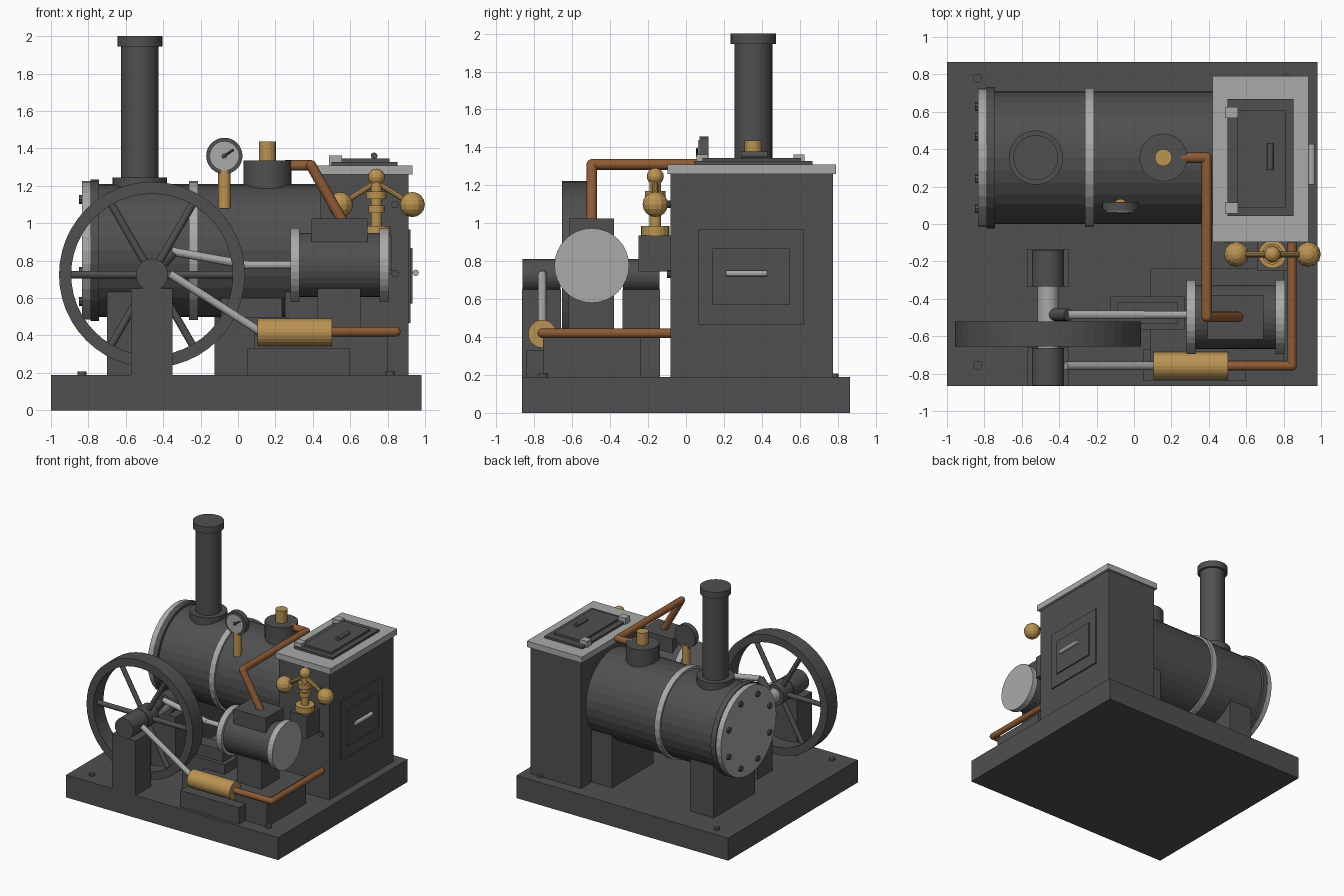
import bpy, bmesh, math
from mathutils import Vector

if "Cube" in bpy.data.objects:
    bpy.data.objects.remove(bpy.data.objects["Cube"])


def material(name, rgb):
    m = bpy.data.materials.new(name)
    m.diffuse_color = (*rgb, 1)
    m.use_nodes = True
    m.node_tree.nodes["Principled BSDF"].inputs["Base Color"].default_value = m.diffuse_color
    return m


IRON = material("dark_iron", (0.08, 0.08, 0.08))
STEEL = material("light_steel", (0.40, 0.40, 0.39))
BRASS = material("brass", (0.49, 0.29, 0.085))
COPPER = material("copper", (0.27, 0.105, 0.035))


def finish(name, bm, mat):
    me = bpy.data.meshes.new(name)
    bm.to_mesh(me)
    bm.free()
    me.materials.append(mat)
    ob = bpy.data.objects.new(name, me)
    bpy.context.collection.objects.link(ob)
    return ob


def box(name, x, y, z, mat=IRON):
    """Box from (min, max) pairs."""
    bm = bmesh.new()
    bmesh.ops.create_cube(bm, size=1)
    for v in bm.verts:
        v.co = [(r[0] + r[1]) / 2 + c * (r[1] - r[0]) for r, c in zip((x, y, z), v.co)]
    return finish(name, bm, mat)


def rod(name, a, b, r, mat=IRON, n=32):
    """Cylinder between two points."""
    a, b = Vector(a), Vector(b)
    d = b - a
    bm = bmesh.new()
    bmesh.ops.create_cone(bm, cap_ends=True, segments=n, radius1=r, radius2=r, depth=d.length)
    q = Vector((0, 0, 1)).rotation_difference(d.normalized())
    for v in bm.verts:
        v.co = q @ v.co + (a + b) / 2
    return finish(name, bm, mat)


def ball(name, p, r, mat, u=12, v=8):
    bm = bmesh.new()
    bmesh.ops.create_uvsphere(bm, u_segments=u, v_segments=v, radius=r)
    bmesh.ops.translate(bm, verts=bm.verts, vec=p)
    return finish(name, bm, mat)


def pipe(name, pts, r, mat):
    """Straight runs with ball elbows."""
    for i in range(len(pts) - 1):
        rod(f"{name}_run_{i}", pts[i], pts[i + 1], r, mat, 16)
    for p in pts[1:-1]:
        ball(f"{name}_elbow", p, r, mat, 16, 8)


# Base plate and corner bolts
box("base_plate", (-1, 0.98), (-0.865, 0.865), (0, 0.19))
for x in (-0.835, 0.815):
    for y in (-0.755, 0.78):
        rod("base_bolt", (x, y, 0.18), (x, y, 0.207), 0.024, n=12)

# Boiler on two saddles
BY, BZ = 0.355, 0.855
rod("boiler", (-0.76, BY, BZ), (0.46, BY, BZ), 0.355)
rod("boiler_flange", (-0.788, BY, BZ), (-0.743, BY, BZ), 0.378)
rod("boiler_end_plate", (-0.834, BY, BZ), (-0.787, BY, BZ), 0.37, STEEL)
rod("boiler_band", (-0.263, BY, BZ), (-0.213, BY, BZ), 0.372, STEEL)
for i in range(8):
    t = math.pi * (i + 0.5) / 4
    y, z = BY + 0.295 * math.cos(t), BZ + 0.295 * math.sin(t)
    rod("end_bolt", (-0.85, y, z), (-0.82, y, z), 0.024, n=8)
for x in ((-0.70, -0.48), (0.25, 0.45)):
    box("boiler_saddle", x, (0.08, 0.63), (0.19, 0.67))

# Chimney
CX = -0.525
rod("chimney_foot", (CX, BY, 1.12), (CX, BY, 1.245), 0.145)
rod("chimney", (CX, BY, 1.2), (CX, BY, 1.96), 0.1)
rod("chimney_cap", (CX, BY, 1.945), (CX, BY, 2.0), 0.12)

# Steam dome with brass valve
rod("steam_dome", (0.157, BY, 1.12), (0.157, BY, 1.335), 0.128)
rod("safety_valve", (0.157, BY, 1.33), (0.157, BY, 1.437), 0.046, BRASS, 16)

# Pressure gauge
GX, GZ = -0.073, 1.36
rod("gauge_stem", (GX, 0.1, 1.08), (GX, 0.1, 1.29), 0.034, BRASS, 16)
rod("gauge_case", (GX, 0.072, GZ), (GX, 0.118, GZ), 0.097)
rod("gauge_dial", (GX, 0.064, GZ), (GX, 0.073, GZ), 0.076, STEEL)
rod("gauge_hub", (GX, 0.056, GZ), (GX, 0.065, GZ), 0.015, n=12)
rod("gauge_needle", (GX - 0.012, 0.06, GZ - 0.008), (GX + 0.05, 0.06, GZ + 0.034), 0.006, n=8)

# Firebox with cap
box("firebox", (0.44, 0.912), (-0.083, 0.775), (0.19, 1.27))
box("firebox_cap", (0.42, 0.934), (-0.097, 0.79), (1.26, 1.31), STEEL)
for x in (0.5, 0.84):
    for z in (0.73, 1.1):
        rod("firebox_rivet", (x, -0.1, z), (x, -0.07, z), 0.02, n=10)

# Side door
box("side_door_frame", (0.9, 0.923), (0.066, 0.62), (0.467, 0.967))
box("side_door_panel", (0.91, 0.934), (0.14, 0.545), (0.57, 0.868))
rod("side_door_handle", (0.95, 0.212, 0.735), (0.95, 0.427, 0.735), 0.017, STEEL, 12)

# Top hatch
box("hatch_frame", (0.5, 0.853), (0.043, 0.668), (1.3, 1.328))
box("hatch_lid", (0.55, 0.81), (0.088, 0.606), (1.32, 1.345))
rod("hatch_handle", (0.728, 0.29, 1.36), (0.728, 0.43, 1.36), 0.018, n=12)
for y in (0.085, 0.596):
    box("hatch_hinge", (0.487, 0.555), (y - 0.03, y + 0.03), (1.305, 1.362), STEEL)

# Steam pipe from dome to valve chest
EY = -0.497
pipe("steam_pipe", [(0.25, BY, 1.31), (0.39, BY, 1.31), (0.39, EY, 1.31), (0.56, EY, 1.01)],
     0.028, COPPER)

# Engine cylinder on its bed
CZ = 0.777
box("cylinder_bed", (0.085, 0.80), (-0.755, -0.237), (0.19, 0.418))
box("cylinder_stand", (0.425, 0.655), (-0.62, -0.38), (0.41, 0.65))
rod("engine_cylinder", (0.3, EY, CZ), (0.79, EY, CZ), 0.172)
for x in (0.28, 0.757):
    rod("cylinder_flange", (x, EY, CZ), (x + 0.05, EY, CZ), 0.197, STEEL)
box("valve_chest", (0.392, 0.692), (-0.617, -0.38), (0.88, 1.025))
box("guide_block", (-0.125, 0.27), (-0.567, -0.387), (0.19, 0.5))
box("guide_top", (-0.09, 0.235), (-0.535, -0.417), (0.49, 0.6))

# Flywheel: rim ring, hub and six spokes
FX, FZ, FY = -0.46, 0.725, -0.588
bm = bmesh.new()
profile = [(0.497, -0.067), (0.497, 0.067), (0.432, 0.067), (0.432, -0.067)]
N = 48
rings = [[bm.verts.new((FX + r * math.cos(2 * math.pi * i / N), FY + o,
                        FZ + r * math.sin(2 * math.pi * i / N))) for r, o in profile]
         for i in range(N)]
for i in range(N):
    a, b = rings[i], rings[(i + 1) % N]
    for k in range(4):
        m = (k + 1) % 4
        bm.faces.new((a[k], a[m], b[m], b[k]))
bmesh.ops.recalc_face_normals(bm, faces=bm.faces)
finish("flywheel_rim", bm, IRON)
rod("flywheel_hub", (FX, FY - 0.067, FZ), (FX, FY + 0.067, FZ), 0.085)
for i in range(6):
    t = i * math.pi / 3
    rod("flywheel_spoke", (FX, FY, FZ),
        (FX + 0.45 * math.cos(t), FY, FZ + 0.45 * math.sin(t)), 0.02, n=12)

# Crankshaft in two bearings
rod("crankshaft", (FX, -0.84, FZ), (FX, -0.15, FZ), 0.057, STEEL)
for y0, y1 in ((-0.865, -0.66), (-0.335, -0.137)):
    box("bearing_post", (-0.573, -0.35), (y0, y1), (0.19, 0.65))
    rod("bearing", (FX, y0 + 0.002, FZ), (FX, y1 - 0.002, FZ), 0.086)

# Crank, connecting rod and piston rod
RY = -0.485
rod("crank_web", (FX, RY, FZ), (-0.35, RY, 0.85), 0.033, n=16)
rod("connecting_rod", (-0.355, RY, 0.85), (0.05, RY, CZ), 0.023, STEEL, 16)
rod("piston_rod", (0.03, RY, CZ), (0.3, RY, CZ), 0.021, STEEL, 16)

# Feed pump with drive rod and copper feed pipe
PY, PZ = -0.758, 0.417
box("pump_stand", (0.047, 0.597), (-0.84, -0.67), (0.19, 0.33))
rod("pump_body", (0.105, PY, PZ), (0.502, PY, PZ), 0.074, BRASS, 24)
rod("pump_rod", (-0.365, PY, 0.73), (0.12, PY, 0.42), 0.022, STEEL, 16)
pipe("feed_pipe", [(0.48, PY, 0.42), (0.845, PY, 0.42), (0.845, -0.07, 0.42)], 0.025, COPPER)

# Governor: bracket, spindle, collars and swinging balls
VX, VY = 0.74, -0.162
box("governor_bracket", (0.66, 0.82), (-0.25, -0.07), (0.745, 0.936))
rod("governor_foot", (VX, VY, 0.93), (VX, VY, 0.985), 0.075, BRASS, 20)
rod("governor_spindle", (VX, VY, 0.95), (VX, VY, 1.25), 0.03, BRASS, 16)
for z, r in ((1.075, 0.043), (1.15, 0.055)):
    rod("governor_collar", (VX, VY, z - 0.02), (VX, VY, z + 0.02), r, BRASS, 16)
ball("governor_top", (VX, VY, 1.247), 0.045, BRASS)
for s in (-1, 1):
    p = (VX + s * 0.192, VY, 1.1)
    rod("governor_arm", (VX, VY, 1.22), p, 0.016, BRASS, 10)
    ball("governor_ball", p, 0.067, BRASS)
